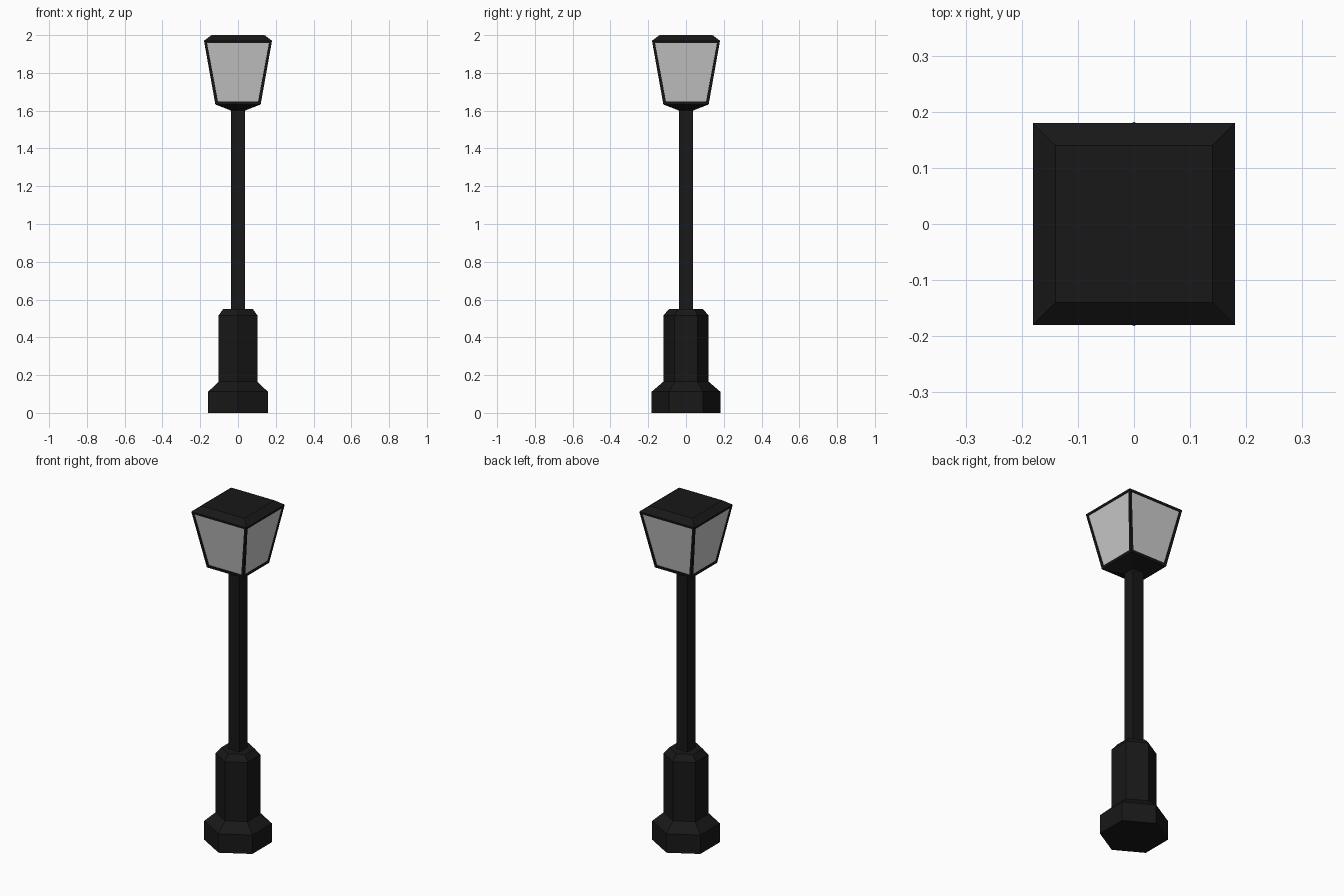
import bpy
import bmesh
from math import cos, sin, pi, sqrt

if "Cube" in bpy.data.objects:
    bpy.data.objects.remove(bpy.data.objects["Cube"])


def material(name, value):
    mat = bpy.data.materials.new(name)
    mat.diffuse_color = (value, value, value, 1)
    mat.use_nodes = True
    mat.node_tree.nodes["Principled BSDF"].inputs["Base Color"].default_value = mat.diffuse_color
    return mat


def stacked_rings(profile, sides, start):
    """Flat-sided solid from (radius, height) rings, capped at both ends."""
    bm = bmesh.new()
    rings = [[bm.verts.new((r * cos(start + 2 * pi * i / sides),
                            r * sin(start + 2 * pi * i / sides), z))
              for i in range(sides)] for r, z in profile]
    bands = []
    for low, high in zip(rings, rings[1:]):
        bands.append([bm.faces.new((low[i], low[(i + 1) % sides],
                                    high[(i + 1) % sides], high[i]))
                      for i in range(sides)])
    bm.faces.new(rings[0][::-1])
    bm.faces.new(rings[-1])
    bm.normal_update()
    return bm, bands


def finish(name, bm, mats):
    mesh = bpy.data.meshes.new(name)
    bm.to_mesh(mesh)
    bm.free()
    for mat in mats:
        mesh.materials.append(mat)
    obj = bpy.data.objects.new(name, mesh)
    bpy.context.collection.objects.link(obj)
    return obj


metal = material("black_metal", 0.009)
glass = material("pale_glass", 0.82)

# Hexagonal stepped base, corners on the y axis
bm, _ = stacked_rings([(0.182, 0), (0.182, 0.112), (0.12, 0.165),
                       (0.12, 0.515), (0.09, 0.55)], 6, pi / 2)
finish("base", bm, [metal])

# Square post
half = sqrt(2)
bm, _ = stacked_rings([(0.036 * half, 0.54), (0.036 * half, 1.605)], 4, pi / 4)
finish("post", bm, [metal])

# Lantern head: tapered foot, flared body and bevelled roof
bm, bands = stacked_rings([(0.036 * half, 1.6), (0.12 * half, 1.633),
                           (0.18 * half, 1.97), (0.14 * half, 2.0)], 4, pi / 4)

# Glass panes, slightly recessed inside the frame
panes = bands[1]
bmesh.ops.inset_individual(bm, faces=panes, thickness=0.02, depth=0)
bmesh.ops.inset_individual(bm, faces=panes, thickness=0.0005, depth=-0.004)
for face in panes:
    face.material_index = 1
finish("lantern", bm, [metal, glass])
